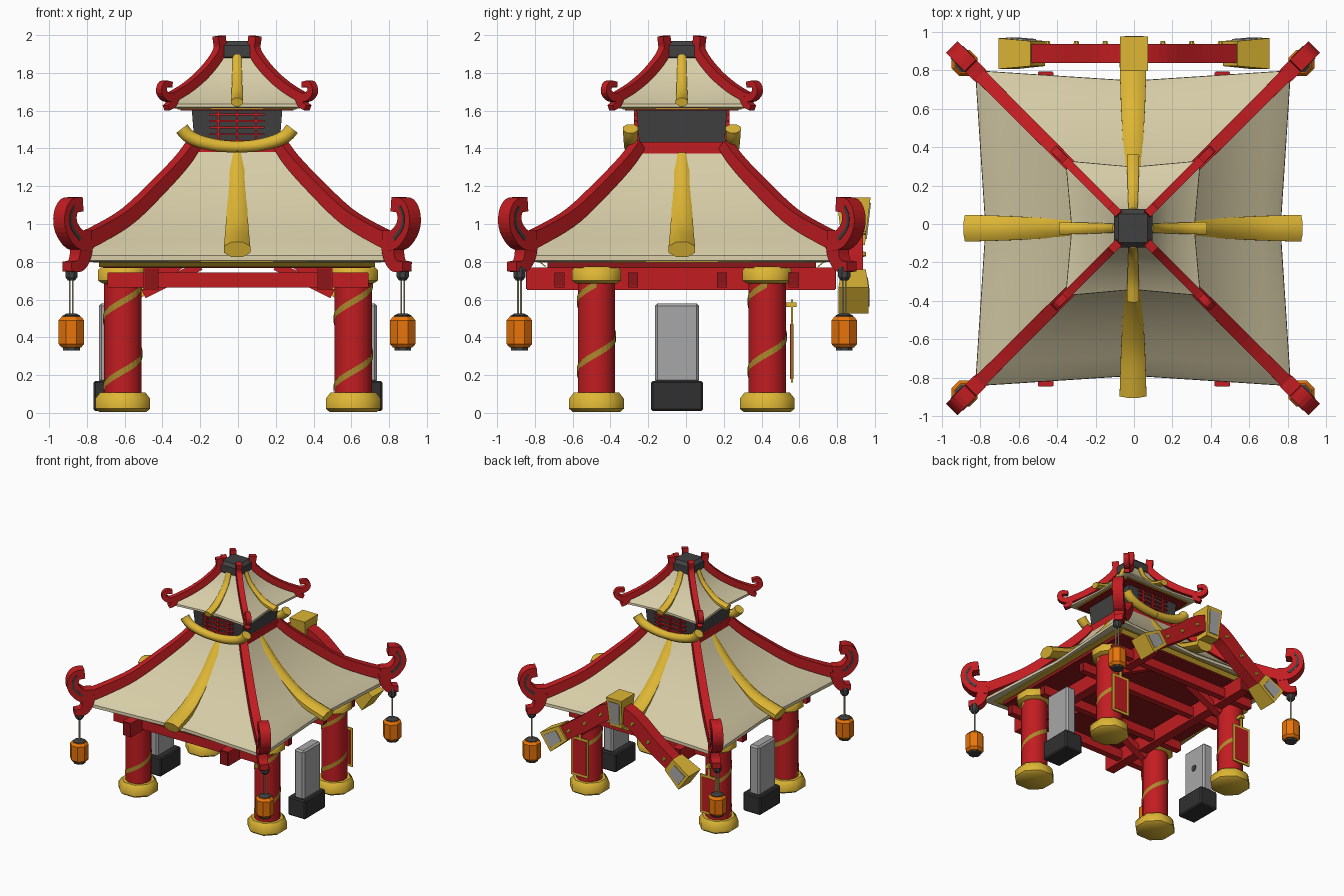
import bpy, bmesh, math
from mathutils import Vector as V

if "Cube" in bpy.data.objects:
    bpy.data.objects.remove(bpy.data.objects["Cube"])

CX, CY = -0.005, -0.022
QUAD = [(1, 1), (-1, 1), (-1, -1), (1, -1)]
SIDES = [(1, 0), (0, 1), (-1, 0), (0, -1)]

def material(name, r, g, b):
    m = bpy.data.materials.new(name)
    m.diffuse_color = (r, g, b, 1)
    m.use_nodes = True
    m.node_tree.nodes["Principled BSDF"].inputs["Base Color"].default_value = m.diffuse_color
    return m

RED = material("red lacquer", .54, .012, .015)
DARKRED = material("dark red", .27, .008, .010)
GOLD = material("gold", .73, .47, .035)
OLDGOLD = material("old gold", .42, .25, .025)
CREAM = material("cream roof", .68, .61, .39)
DARK = material("charcoal", .052, .052, .052)
BLACK = material("black stone", .03, .03, .03)
ORANGE = material("lantern orange", .82, .18, .003)
GREY = material("grey stone", .39, .39, .39)

def make(name, verts, faces, mat, smooth=None, fix=True):
    me = bpy.data.meshes.new(name)
    me.from_pydata([tuple(v) for v in verts], [], faces)
    if fix:
        bm = bmesh.new()
        bm.from_mesh(me)
        bmesh.ops.recalc_face_normals(bm, faces=bm.faces)
        bm.to_mesh(me)
        bm.free()
    me.materials.append(mat)
    ob = bpy.data.objects.new(name, me)
    bpy.context.collection.objects.link(ob)
    if smooth:
        bpy.ops.object.select_all(action='DESELECT')
        ob.select_set(True)
        bpy.context.view_layer.objects.active = ob
        bpy.ops.object.shade_smooth_by_angle(angle=math.radians(smooth))
    return ob

def skin(name, rings, mat, smooth=None):
    """Joins closed rings of equal length and caps both ends."""
    n = len(rings[0])
    verts = [v for r in rings for v in r]
    faces = [(i*n+k, i*n+(k+1) % n, (i+1)*n+(k+1) % n, (i+1)*n+k)
             for i in range(len(rings)-1) for k in range(n)]
    faces += [tuple(range(n)), tuple(range(len(verts)-n, len(verts)))]
    return make(name, verts, faces, mat, smooth)

def lathe(name, x, y, profile, mat, n=8, smooth=None):
    return skin(name, [[(x+r*math.cos(2*math.pi*(k+.5)/n), y+r*math.sin(2*math.pi*(k+.5)/n), z)
                        for k in range(n)] for r, z in profile], mat, smooth)

def box(name, lo, hi, mat, bevel=0):
    (a, b, c), (d, e, f) = lo, hi
    ob = skin(name, [[(a, b, z), (d, b, z), (d, e, z), (a, e, z)] for z in (c, f)], mat)
    if bevel:
        m = ob.modifiers.new("bevel", 'BEVEL')
        m.width, m.segments = bevel, 1
    return ob

def sweep(name, pts, s0, s1, side, mat, n=4, steps=4, smooth=None):
    """Tapered bar along a smooth path; sizes are (width along side, height)."""
    pts = [V(p) for p in pts]
    side = V(side).normalized()
    path = pts
    if len(pts) > 2:
        path = []
        e = [2*pts[0]-pts[1]] + pts + [2*pts[-1]-pts[-2]]
        for i in range(1, len(e)-2):
            a, b, c, d = e[i-1:i+3]
            for j in range(steps):
                t = j/steps
                path.append(.5*(2*b+(c-a)*t+(2*a-5*b+4*c-d)*t*t+(3*b-a-3*c+d)*t**3))
        path.append(pts[-1])
    rings, last, sc = [], len(path)-1, .5/math.cos(math.pi/n)
    for i, p in enumerate(path):
        up = side.cross(path[min(i+1, last)]-path[max(i-1, 0)]).normalized()
        w, h = (s0[k]+(s1[k]-s0[k])*i/last for k in (0, 1))
        rings.append([p+side*math.cos(2*math.pi*(k+.5)/n)*w*sc+up*math.sin(2*math.pi*(k+.5)/n)*h*sc
                      for k in range(n)])
    return skin(name, rings, mat, smooth)

def radial(pts, d):
    return [(CX+r*d[0], CY+r*d[1], z) for r, z in pts]

def roof(name, profile, concave, n=8):
    """Square curved roof whose eaves kink inwards at the middle of each side."""
    rings = []
    for i, (h, z) in enumerate(profile):
        c = concave*min(1, i/(len(profile)-3))
        ring = []
        for dx, dy in SIDES:
            for k in range(n):
                s = -1+2*k/n
                o = h*(1-c*(1-abs(s)))
                ring.append((CX+dx*o-dy*h*s, CY+dy*o+dx*h*s, z))
        rings.append(ring)
    skin(name, rings, CREAM, 30)

# Columns with base, capital and spiral stripe
for sx, sy in QUAD:
    x, y = sx*.61, CY+sy*.452
    lathe("column_base", x, y, [(.135, .005), (.157, .022), (.157, .075), (.13, .108)], GOLD, 8, 50)
    lathe("column", x, y, [(.102, .1), (.102, .7)], RED, 12, 40)
    lathe("column_capital", x, y, [(.115, .685), (.141, .7), (.141, .755), (.12, .775)], GOLD, 8, 50)
    sv = []
    for i in range(37):
        a = -math.pi/2 + 2*math.pi*(i-6)/24
        z = .22 + .37*(i-6)/24
        sv += [(x+.104*math.cos(a), y+.104*math.sin(a), z+d) for d in (-.018, .018)]
    make("column_stripe", sv, [(2*i, 2*i+2, 2*i+3, 2*i+1) for i in range(36)], OLDGOLD, fix=False)

# Timber frame with dark beam ends, and braces
for s in (-1, 1):
    box("long_beam", (s*.46-.04, CY-.82, .65), (s*.46+.04, CY+.81, .77), RED)
    for y in (CY-.822, CY+.812):
        box("long_beam_end", (s*.46-.036, y-.003, .655), (s*.46+.036, y+.003, .765), DARKRED)
    for y in (-.47, .43):
        sweep("brace", [(s*.50, y, .63), (s*.2, y, .78)], (.06, .05), (.06, .05), (0, 1, 0), RED)
for y in (-.67, -.28, .19, .57):
    box("cross_beam", (-.688, y-.027, .665), (.688, y+.027, .742), RED)
    for s in (-1, 1):
        box("cross_beam_end", (s*.688-.003, y-.025, .668), (s*.688+.003, y+.025, .74), DARKRED)
box("ceiling", (CX-.71, CY-.71, .768), (CX+.71, CY+.71, .803), DARKRED)
box("eave_trim", (CX-.763, CY-.763, .796), (CX+.763, CY+.763, .803), GOLD)
for s in (-1, 1):
    sweep("eave_strip", [(CX-.73, CY+s*.738, .788), (CX+.73, CY+s*.738, .788)],
          (.045, .006), (.045, .006), (0, s, .8), GOLD)

# Two roofs, tower and cap
roof("main_roof", [(.23, 1.39), (.3, 1.28), (.4, 1.165), (.5, 1.065), (.6, .985), (.7, .915),
                   (.79, .855), (.82, .832), (.822, .807), (.79, .80)], .065)
roof("upper_roof", [(.09, 1.89), (.13, 1.81), (.19, 1.745), (.25, 1.695), (.31, 1.655),
                    (.35, 1.635), (.352, 1.619), (.33, 1.612)], .09)
box("upper_eave_trim", (CX-.315, CY-.315, 1.607), (CX+.315, CY+.315, 1.614), GOLD)
box("upper_eave_board", (CX-.3, CY-.3, 1.6), (CX+.3, CY+.3, 1.612), DARKRED)
box("roof_collar", (CX-.24, CY-.235, 1.36), (CX+.24, CY+.235, 1.435), RED)
skin("tower", [[(CX+sx*h, CY+sy*h, z) for sx, sy in QUAD] for h, z in ((.225, 1.42), (.24, 1.61))], DARK)
box("roof_cap", (CX-.1, CY-.1, 1.86), (CX+.1, CY+.1, 1.97), DARK, .025)

# Tower lattice windows and curved gold bands, front and back
for s in (-1, 1):
    y = CY+s*.24
    for x in (-.1, 0, .1):
        box("lattice_upright", (CX+x-.006, y-.012, 1.42), (CX+x+.006, y+.012, 1.6), RED)
    for z in (1.44, 1.475, 1.51, 1.545, 1.58):
        box("lattice_rail", (CX-.145, y-.01, z-.005), (CX+.145, y+.01, z+.005), RED)
    for d in (-1, 1):
        sweep("gold_band", [(CX+d*r, CY+s*.272, z) for r, z in
              ((0, 1.408), (.1, 1.415), (.2, 1.438), (.26, 1.468), (.292, 1.505))],
              (.06, .06), (.08, .075), (0, 1, 0), GOLD, 8, 3, 50)

# Hip ridges with curled ends, and lanterns
for d in QUAD:
    side = (d[1], -d[0], 0)
    def bar(name, pts, s0, s1, mat=RED):
        sweep(name, radial(pts, d), s0, s1, side, mat, 4, 4)
    bar("main_ridge", [(.23, 1.42), (.29, 1.335), (.4, 1.215), (.57, 1.05), (.72, .955), (.84, .895)],
        (.06, .06), (.07, .09))
    hook = [(.8, .91), (.86, .92), (.903, .98), (.91, 1.045), (.89, 1.095), (.845, 1.105)]
    bar("main_hook", hook, (.085, .11), (.085, .075))
    bar("hook_inlay", hook[1:5], (.091, .02), (.091, .015), DARK)
    bar("lower_curl", [(.82, .92), (.83, .83), (.855, .78), (.90, .775)], (.08, .1), (.07, .05))
    bar("upper_ridge", [(.095, 1.995), (.095, 1.91), (.17, 1.805), (.26, 1.725), (.345, 1.672)],
        (.045, .055), (.045, .05))
    bar("upper_hook", [(.33, 1.68), (.37, 1.67), (.40, 1.7), (.39, 1.74), (.355, 1.738)],
        (.045, .05), (.04, .03))
    bar("upper_curl", [(.335, 1.69), (.345, 1.64), (.375, 1.615)], (.045, .05), (.04, .03))
    x, y = CX+d[0]*.877, CY+d[1]*.86
    lathe("lantern_hook", x, y, [(.02, .70), (.035, .72), (.035, .76), (.02, .785)], DARK, 8)
    for o in (-.008, .008):
        lathe("lantern_cord", x+o*d[0], y-o*d[1], [(.005, .51), (.005, .71)], CREAM, 6)
    lathe("lantern_cap", x, y, [(.05, .505), (.05, .515), (.03, .525)], DARK, 8)
    lathe("lantern_body", x, y, [(.055, .345), (.073, .365), (.073, .49), (.055, .51)], ORANGE, 8)
    lathe("lantern_foot", x, y, [(.048, .33), (.048, .35)], DARK, 8)

# Gold ribs down the middle of each slope
for d in SIDES:
    side = (d[1], -d[0], 0)
    sweep("main_rib", radial([(.22, 1.365), (.3, 1.255), (.4, 1.135), (.52, 1.025), (.66, .935), (.87, .865)], d),
          (.075, .05), (.14, .085), side, GOLD, 8, 3, 50)
    sweep("upper_rib", radial([(.09, 1.89), (.13, 1.805), (.2, 1.73), (.28, 1.675), (.38, 1.645)], d),
          (.045, .035), (.065, .045), side, GOLD, 8, 3, 50)

# Stone tablets on both flanks
for s in (-1, 1):
    def slab(name, x0, x1, y0, y1, z0, z1, mat, bevel=0):
        box(name, (min(s*x0, s*x1), y0, z0), (max(s*x0, s*x1), y1, z1), mat, bevel)
    slab("tablet_base", .6, .765, -.185, .09, .01, .17, BLACK, .01)
    slab("tablet", .645, .737, -.165, .07, .16, .58, GREY, .014)
    sweep("tablet_dot", [(s*.64, -.047, .4), (s*.65, -.047, .4)], (.05, .05), (.05, .05), (0, 1, 0), DARK, 8)

# Peaked beam across the back with gold caps, grey panels and studs
GY = .887
Y = (0, 1, 0)
for s in (-1, 1):
    sweep("gate_arm", [(0, GY, 1.02), (s*.14, GY, .965), (s*.32, GY, .825), (s*.56, GY, .66)],
          (.1, .14), (.1, .12), Y, RED)
    sweep("gate_end", [(s*.50, GY, .705), (s*.655, GY, .595)], (.13, .13), (.16, .17), Y, GOLD)
    sweep("end_panel", [(s*.535, GY+.072, .68), (s*.635, GY+.08, .609)], (.008, .09), (.008, .11), Y, GREY)
    for x, z in ((.15, .955), (.3, .84), (.45, .735)):
        sweep("gate_stud", [(s*x, GY+.04, z), (s*x, GY+.066, z)], (.034, .034), (.022, .022), (1, 0, 0), GOLD, 8)
sweep("gate_peak", [(0, GY, .89), (0, GY, 1.14)], (.12, .12), (.18, .145), Y, GOLD)
sweep("peak_panel", [(0, GY+.066, .92), (0, GY+.088, 1.11)], (.008, .08), (.008, .1), Y, GREY)

# Framed hanging plaques on the back columns
for s in (-1, 1):
    x = s*.61
    box("plaque_frame", (x-.082, .556, .16), (x+.082, .566, .49), GOLD)
    box("plaque_field", (x-.064, .557, .18), (x+.064, .5655, .47), RED)
    for y in (.5535, .5665):
        box("plaque_panel", (x-.064, y-.002, .18), (x+.064, y+.002, .47), RED)
    box("plaque_hanger", (x-.012, .556, .48), (x+.012, .566, .6), GOLD)
    box("plaque_peg", (x-.018, .51, .56), (x+.018, .585, .585), GOLD)
